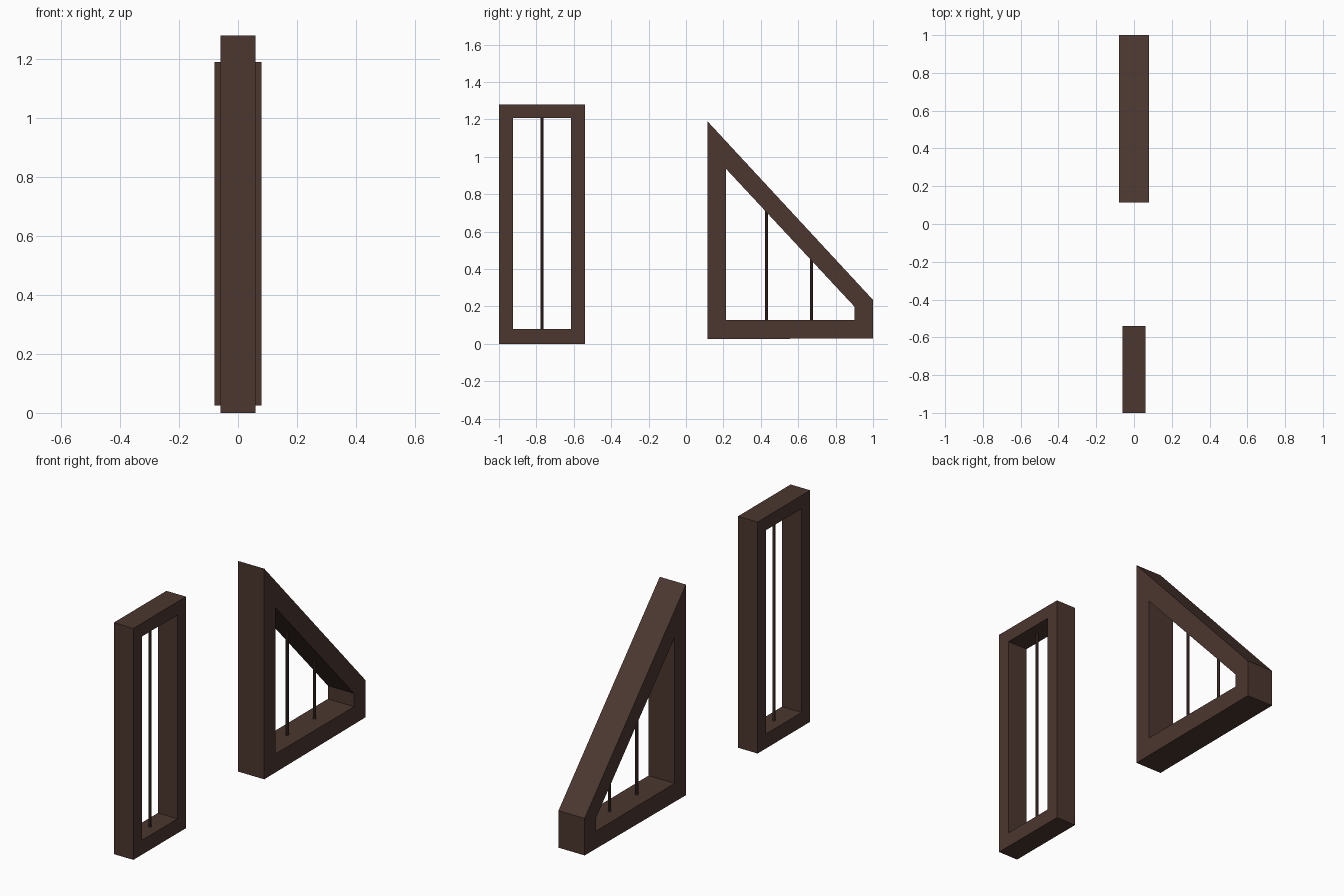
import bpy, bmesh

if "Cube" in bpy.data.objects:
    bpy.data.objects.remove(bpy.data.objects["Cube"])

wood = bpy.data.materials.new("dark brown wood")
wood.diffuse_color = (0.072, 0.038, 0.029, 1)
wood.use_nodes = True
wood.node_tree.nodes["Principled BSDF"].inputs["Base Color"].default_value = wood.diffuse_color


def frame(name, outer, inner, half):
    """Ring between two matching (y, z) outlines, thickened along x."""
    bm = bmesh.new()
    rings = [[bm.verts.new((x, y, z)) for y, z in loop]
             for loop in (outer, inner) for x in (-half, half)]
    out_l, out_r, in_l, in_r = rings
    n = len(outer)
    for a, b in ((out_l, out_r), (out_r, in_r), (in_r, in_l), (in_l, out_l)):
        for i in range(n):
            j = (i + 1) % n
            bm.faces.new((a[i], a[j], b[j], b[i]))
    bmesh.ops.recalc_face_normals(bm, faces=bm.faces)
    me = bpy.data.meshes.new(name)
    bm.to_mesh(me)
    bm.free()
    me.materials.append(wood)
    bpy.context.collection.objects.link(bpy.data.objects.new(name, me))


def bar(name, y, z0, z1):
    """Thin upright glazing bar in the middle of the frame depth."""
    bpy.ops.mesh.primitive_cylinder_add(vertices=8, radius=0.008, depth=z1 - z0,
                                        location=(0, y, (z0 + z1) / 2))
    ob = bpy.context.object
    ob.name = name
    ob.data.materials.append(wood)


# Tall rectangular window
frame("rectangular_frame",
      [(-1, 0), (-0.54, 0), (-0.54, 1.28), (-1, 1.28)],
      [(-0.925, 0.08), (-0.615, 0.08), (-0.615, 1.207), (-0.925, 1.207)], 0.06)
bar("rectangular_frame_bar", -0.77, 0.07, 1.215)

# Sloped window
frame("sloped_frame",
      [(0.115, 0.025), (1, 0.03), (1, 0.235), (0.115, 1.19)],
      [(0.213, 0.128), (0.9, 0.127), (0.9, 0.2), (0.213, 0.937)], 0.08)
bar("sloped_frame_bar_long", 0.43, 0.12, 0.72)
bar("sloped_frame_bar_short", 0.67, 0.12, 0.46)
